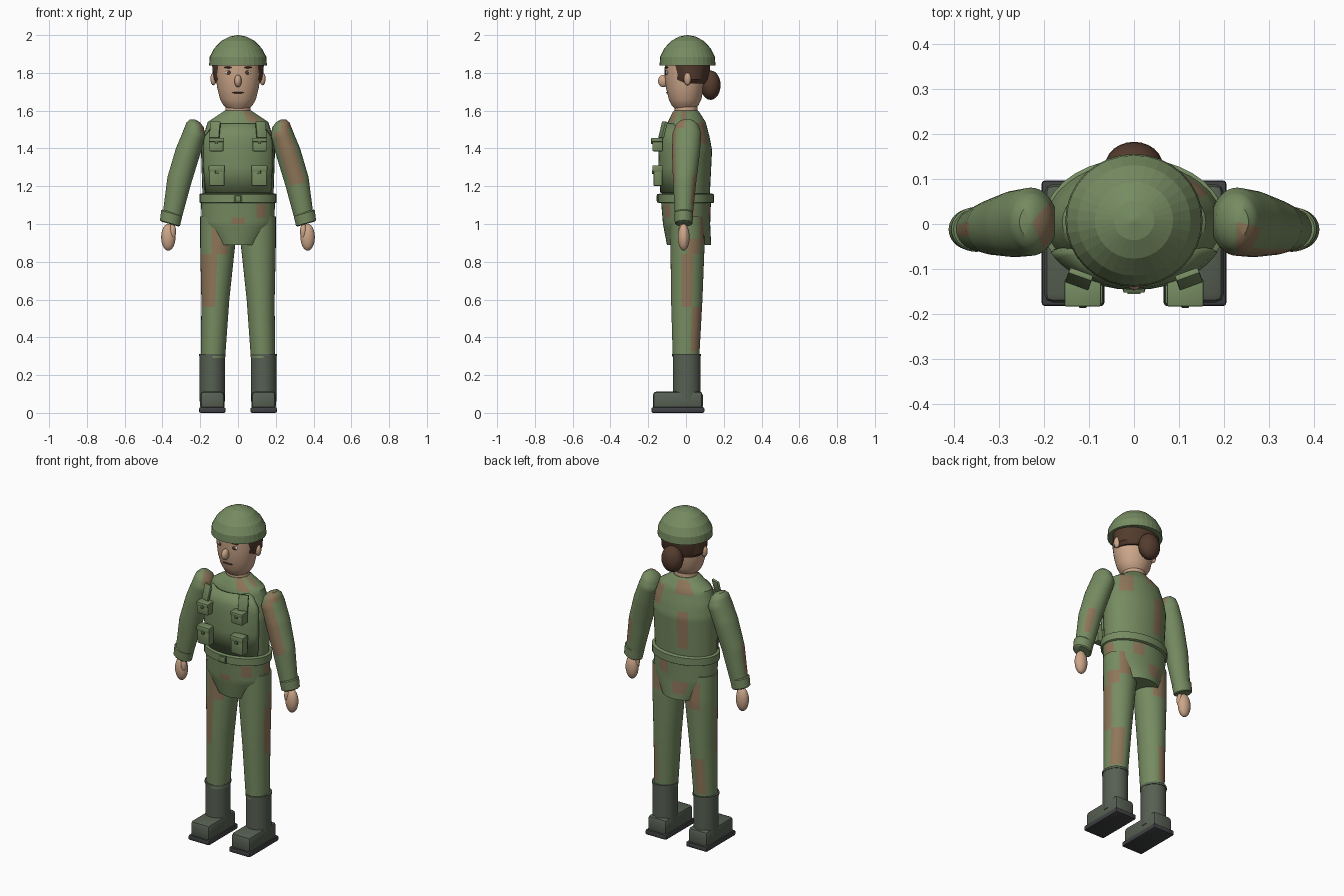
import bpy, bmesh, math
from mathutils import Matrix, Vector

default = bpy.data.objects.get("Cube")
if default:
    bpy.data.objects.remove(default)


def material(name, colour):
    mat = bpy.data.materials.new(name)
    mat.use_nodes = True
    mat.diffuse_color = (*colour, 1)
    mat.node_tree.nodes["Principled BSDF"].inputs["Base Color"].default_value = (*colour, 1)
    return mat


GREEN = material("uniform green", (.18, .26, .12))
BROWN = material("camouflage brown", (.27, .18, .10))
SKIN = material("skin", (.60, .38, .25))
HAIR = material("dark brown hair", (.09, .045, .028))
BOOT = material("boot grey green", (.095, .115, .085))
SOLE = material("sole dark grey", (.05, .052, .055))
METAL = material("buckle dark green", (.10, .15, .07))
WHITE = material("eye white", (.75, .72, .68))


def finish(name, bm, mats, smooth=True):
    bmesh.ops.recalc_face_normals(bm, faces=bm.faces)
    mesh = bpy.data.meshes.new(name)
    bm.to_mesh(mesh)
    bm.free()
    for mat in mats:
        mesh.materials.append(mat)
    for poly in mesh.polygons:
        poly.use_smooth = smooth
    if smooth:
        mesh.set_sharp_from_angle(angle=math.radians(35))
    obj = bpy.data.objects.new(name, mesh)
    bpy.context.scene.collection.objects.link(obj)
    return obj


def loft(name, rings, mat, patches=(), tilt=0, segs=36, step=.02, arc=None, smooth=True):
    """Stack elliptical rings (x, y, z, rx, ry); patches are (angle from, to, z from, to)."""
    rows = [Vector(rings[0])]
    for a, b in zip(rings, rings[1:]):
        a, b = Vector(a), Vector(b)
        n = max(1, math.ceil(abs(b[2] - a[2]) / step)) if patches else 1
        rows += [a.lerp(b, i / n) for i in range(1, n + 1)]
    bm = bmesh.new()
    start, end = arc or (0, 360)
    count = segs + 1 if arc else segs
    grid = []
    for x, y, z, rx, ry in rows:
        row = []
        for i in range(count):
            ang = math.radians(start + (end - start) * i / segs)
            px = rx * math.cos(ang)
            row.append(bm.verts.new((x + px * math.cos(tilt), y + ry * math.sin(ang),
                                     z + px * math.sin(tilt))))
        grid.append(row)
    for r in range(len(rows) - 1):
        z = (rows[r][2] + rows[r + 1][2]) / 2
        for i in range(segs):
            j = (i + 1) % count
            face = bm.faces.new((grid[r][i], grid[r][j], grid[r + 1][j], grid[r + 1][i]))
            ang = start + (end - start) * (i + .5) / segs
            if any((ang - a) % 360 < b - a and lo < z < hi for a, b, lo, hi in patches):
                face.material_index = 1
    if not arc:
        bm.faces.new(grid[0])
        bm.faces.new(grid[-1])
    return finish(name, bm, (mat, BROWN) if patches else (mat,), smooth)


def ball(name, centre, radii, mat, segs=24):
    bm = bmesh.new()
    place = Matrix.Translation(centre) @ Matrix.Diagonal((*radii, 1))
    bmesh.ops.create_uvsphere(bm, u_segments=segs, v_segments=segs // 2, radius=1, matrix=place)
    return finish(name, bm, (mat,))


def block(name, centre, size, mat, bevel=.006, turn=0, lean=0):
    bm = bmesh.new()
    spin = Matrix.Rotation(turn, 4, "Z") @ Matrix.Rotation(lean, 4, "X")
    place = Matrix.Translation(centre) @ spin @ Matrix.Diagonal((*size, 1))
    bmesh.ops.create_cube(bm, size=1, matrix=place)
    bmesh.ops.bevel(bm, geom=bm.edges[:], offset=bevel, segments=2, profile=.5, affect="EDGES")
    return finish(name, bm, (mat,))


# Head, neck and face
loft("head", [(0, -.005, 1.605, .05, .05), (0, -.005, 1.63, .078, .072), (0, -.005, 1.66, .095, .086),
              (0, -.006, 1.72, .11, .1), (0, -.006, 1.79, .119, .107), (0, -.005, 1.87, .119, .107)], SKIN)
loft("neck", [(0, 0, 1.55, .068, .062), (0, 0, 1.66, .064, .06)], SKIN)
ball("nose", (0, -.12, 1.757), (.019, .028, .033), SKIN)
ball("mouth", (0, -.099, 1.695), (.032, .007, .004), HAIR, 12)

# Hair and bun
loft("hair", [(0, .015, 1.745, .115, .095), (0, .016, 1.765, .132, .108), (0, .016, 1.86, .138, .113)], HAIR)
ball("hair_bun", (0, .13, 1.735), (.064, .053, .078), HAIR)

# Helmet
loft("helmet", [(0, .008, 1.84, .153, .148), (0, .008, 1.885, .15, .145), (0, .008, 1.93, .126, .123),
                (0, .008, 1.97, .087, .085), (0, .008, 1.992, .045, .044), (0, .008, 2, .004, .004)],
     GREEN, segs=32, smooth=False)

# Jacket, hips and belt
loft("jacket", [(0, 0, 1.6, .07, .064), (0, 0, 1.59, .085, .072), (0, .004, 1.54, .16, .1),
                (0, .004, 1.46, .186, .121), (0, .004, 1.39, .196, .134), (0, 0, 1.15, .188, .126)],
     GREEN, [(290, 320, 1.53, 1.6), (340, 360, 1.55, 1.6), (100, 120, 1.2, 1.42),
             (30, 60, 1.42, 1.53), (90, 130, 1.51, 1.59)])
loft("jacket_skirt", [(0, 0, 1.12, .196, .132), (0, .003, 1.0, .192, .125), (0, .016, .89, .125, .117)],
     GREEN, [(260, 280, 1.0, 1.04), (300, 320, 1.04, 1.1), (90, 120, .92, 1.0),
             (350, 380, 1.0, 1.1), (60, 80, 1.04, 1.1)])
loft("belt", [(0, 0, 1.11, .198, .14), (0, 0, 1.114, .204, .147),
              (0, 0, 1.157, .204, .147), (0, 0, 1.161, .198, .14)], GREEN)
block("belt_buckle", (0, -.147, 1.136), (.048, .012, .046), METAL, .003)
block("buckle_centre", (0, -.152, 1.136), (.03, .008, .028), GREEN, .002)

# Vest shell over the chest
vest = loft("vest", [(0, 0, 1.165, .188, .13), (0, 0, 1.3, .197, .139), (0, 0, 1.42, .2, .14),
                     (0, 0, 1.46, .192, .136), (0, 0, 1.53, .135, .118)], GREEN, arc=(205, 335), segs=20)
shell = vest.modifiers.new("thickness", "SOLIDIFY")
shell.thickness, shell.offset = .012, 0

# Camouflage patches of the limbs, which differ from side to side
LEG_PATCHES = {
    1: [(340, 380, .56, .84), (50, 100, .9, 1.06), (20, 80, .32, .56), (0, 50, .84, .92)],
    -1: [(180, 270, .56, .84), (250, 280, .84, 1.01), (280, 310, .84, .92),
         (80, 130, .32, .55), (60, 120, .84, 1.0)],
}
ARM_PATCHES = {
    1: [(230, 310, 1.21, 1.5), (270, 350, 1.5, 1.55), (40, 80, 1.1, 1.25)],
    -1: [(170, 200, 1.07, 1.25), (300, 400, 1.5, 1.55)],
}


def pouch(side, label, x, y, z, size):
    """A vest pouch with an overhanging flap and a small fastener."""
    width, depth, height = size
    block(side + label, (x, y, z), size, GREEN)
    block(side + label + "_flap", (x, y - .003, z + height * .36),
          (width + .006, depth + .006, height * .3), GREEN, .004)
    block(side + label + "_fastener", (x, y - depth / 2 - .004, z + height * .18),
          (.018, .009, .018), METAL, .002)


for s, side in ((1, "left_"), (-1, "right_")):
    # Ears, eyes and brows
    ball(side + "ear", (s * .13, .008, 1.768), (.016, .019, .034), SKIN, 16)
    ball(side + "eye", (s * .048, -.1, 1.802), (.021, .008, .011), WHITE, 16)
    ball(side + "iris", (s * .048, -.106, 1.802), (.01, .005, .01), HAIR, 12)
    ball(side + "brow", (s * .048, -.102, 1.829), (.026, .008, .005), HAIR, 12)

    # Vest straps and pouches
    block(side + "strap", (s * .122, -.122, 1.498), (.055, .014, .09), GREEN, .003, s * .35, -.25)
    pouch(side, "upper_pouch", s * .114, -.15, 1.42, (.075, .056, .07))
    pouch(side, "lower_pouch", s * .112, -.148, 1.255, (.08, .048, .108))

    # Arm with rounded shoulder, cuff and hand
    tilt = s * .28
    loft(side + "sleeve", [(s * .228, .005, 1.553, .004, .004), (s * .228, .005, 1.546, .028, .036),
                           (s * .227, .005, 1.525, .047, .06), (s * .23, .005, 1.48, .061, .076),
                           (s * .266, 0, 1.38, .066, .074), (s * .311, -.007, 1.23, .065, .062),
                           (s * .353, -.012, 1.02, .05, .045)], GREEN, ARM_PATCHES[s], tilt)
    loft(side + "cuff", [(s * .35, -.012, 1.062, .054, .046), (s * .351, -.012, 1.056, .058, .05),
                         (s * .36, -.012, 1.005, .055, .047), (s * .361, -.012, 1.0, .048, .042)],
         GREEN, tilt=tilt)
    ball(side + "hand", (s * .369, -.012, .93), (.038, .031, .071), SKIN)
    ball(side + "thumb", (s * .346, -.022, .96), (.018, .019, .042), SKIN, 16)

    # Trouser leg
    loft(side + "trouser_leg", [(s * .108, .006, 1.04, .092, .088), (s * .108, .008, .88, .092, .09),
                                (s * .12, .004, .6, .074, .083), (s * .132, 0, .29, .064, .07)],
         GREEN, LEG_PATCHES[s])

    # Boot shaft, lip, foot and sole
    foot = s * .136
    loft(side + "boot_shaft", [(foot, .003, .06, .068, .073), (foot, .003, .31, .068, .073)], BOOT)
    loft(side + "boot_lip", [(foot, .003, .3, .071, .077), (foot, .003, .313, .071, .077)], BOOT)
    block(side + "boot_foot", (foot, -.043, .064), (.128, .264, .1), BOOT, .02)
    block(side + "boot_sole", (foot, -.043, .015), (.14, .28, .03), SOLE, .008)
